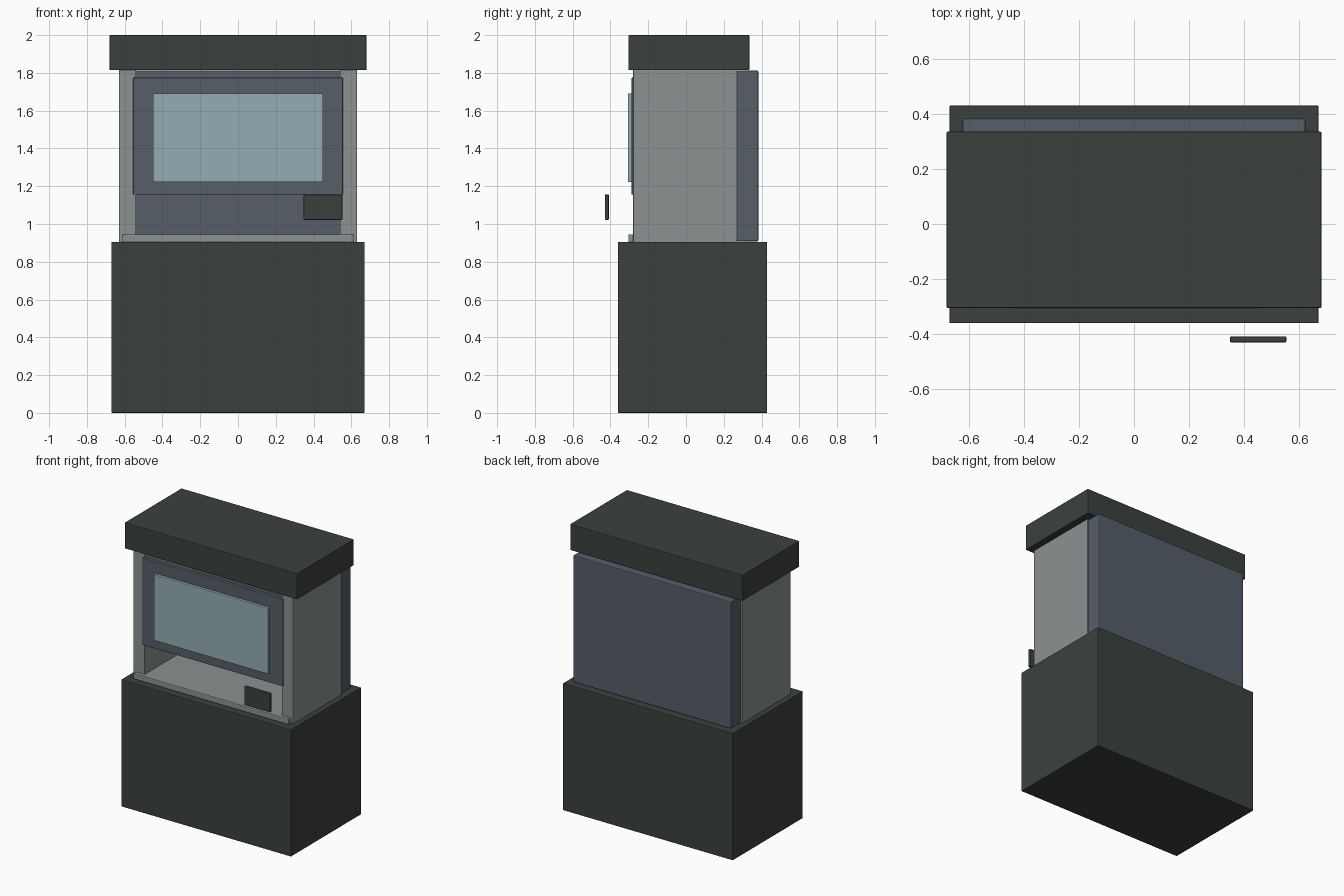
import bpy, bmesh

if "Cube" in bpy.data.objects:
    bpy.data.objects.remove(bpy.data.objects["Cube"])


def material(name, rgb):
    m = bpy.data.materials.new(name)
    m.diffuse_color = (*rgb, 1.0)
    m.use_nodes = True
    m.node_tree.nodes["Principled BSDF"].inputs["Base Color"].default_value = m.diffuse_color
    return m


dark = material("dark_charcoal", (0.043, 0.053, 0.050))
grey = material("light_grey", (0.254, 0.287, 0.283))
slate = material("slate_blue", (0.093, 0.112, 0.138))
glass = material("pale_glass", (0.296, 0.423, 0.445))


def box(name, x, y, z, mat, bevel=0.004):
    """Box from (min, max) ranges with softened edges."""
    bm = bmesh.new()
    bmesh.ops.create_cube(bm, size=1.0)
    for v in bm.verts:
        v.co = [r[0] if c < 0 else r[1] for c, r in zip(v.co, (x, y, z))]
    mesh = bpy.data.meshes.new(name)
    bm.to_mesh(mesh)
    bm.free()
    mesh.materials.append(mat)
    ob = bpy.data.objects.new(name, mesh)
    bpy.context.collection.objects.link(ob)
    mod = ob.modifiers.new("soft_edges", "BEVEL")
    mod.width = bevel
    mod.segments = 2
    return ob


# Base cabinet and top canopy
box("base_cabinet", (-0.67, 0.67), (-0.36, 0.43), (0.0, 0.905), dark)
box("top_canopy", (-0.68, 0.68), (-0.305, 0.335), (1.815, 2.0), dark)

# Side walls
for side, x in (("left", (-0.63, -0.54)), ("right", (0.54, 0.63))):
    box(side + "_wall", x, (-0.28, 0.27), (0.903, 1.816), grey, 0.003)

# Back panel and work surface with projecting front lip
box("back_panel", (-0.622, 0.622), (0.268, 0.383), (0.908, 1.812), slate, 0.006)
box("work_surface", (-0.612, 0.612), (-0.305, 0.27), (0.903, 0.945), grey, 0.006)

# Sash frame with raised window pane
box("sash_frame", (-0.555, 0.555), (-0.288, -0.262), (1.155, 1.775), slate, 0.003)
box("sash_window", (-0.45, 0.45), (-0.307, -0.275), (1.222, 1.692), glass, 0.003)

# Small control panel floating in front
box("control_panel", (0.348, 0.553), (-0.43, -0.408), (1.022, 1.156), dark, 0.005)
